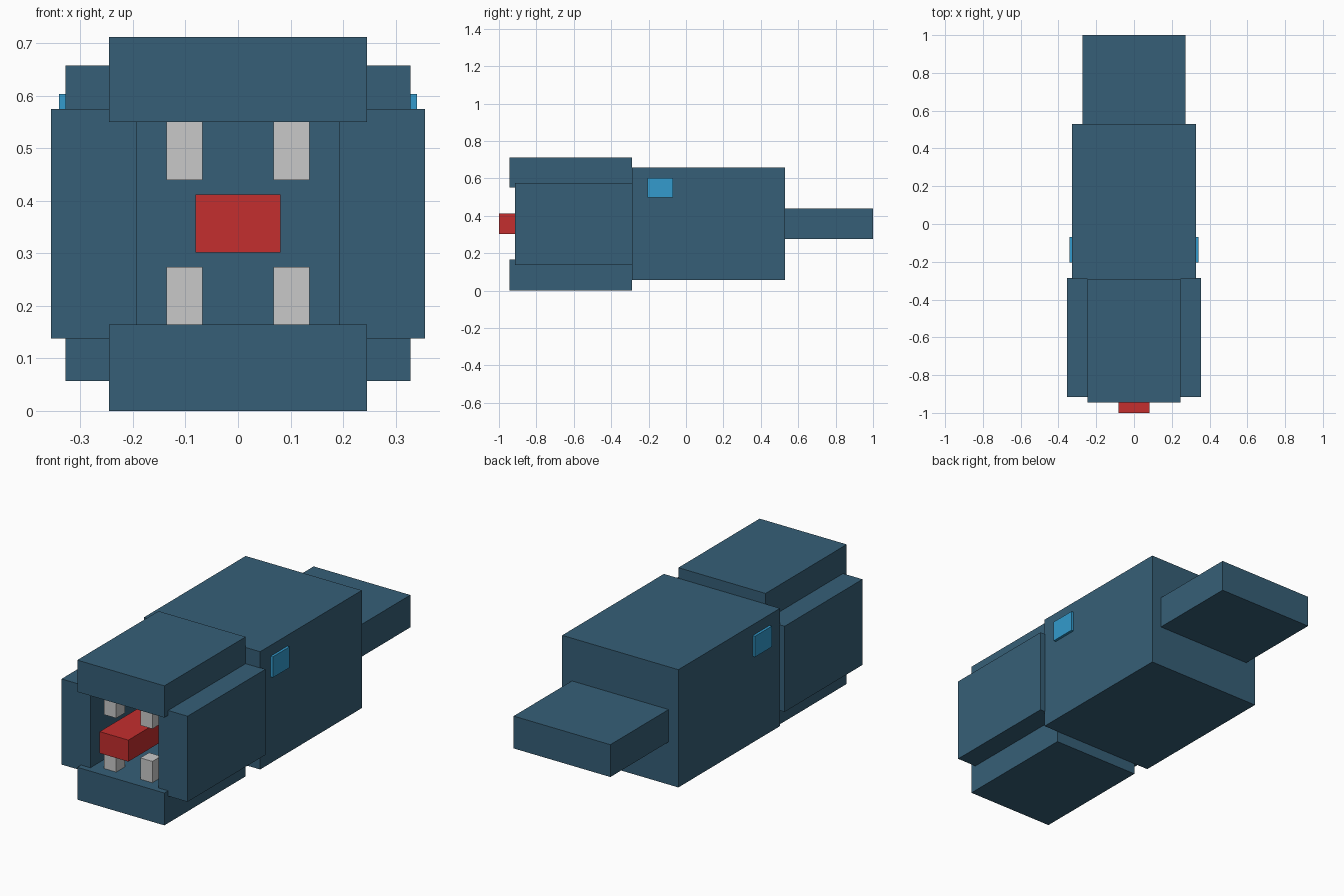
import bpy
import bmesh

old = bpy.data.objects.get("Cube")
if old:
    bpy.data.objects.remove(old, do_unlink=True)


def material(name, rgb):
    """Flat material from 0-255 display values, converted to linear."""
    lin = [((c / 255 + 0.055) / 1.055) ** 2.4 for c in rgb]
    mat = bpy.data.materials.new(name)
    mat.use_nodes = True
    mat.diffuse_color = (*lin, 1)
    mat.node_tree.nodes["Principled BSDF"].inputs["Base Color"].default_value = (*lin, 1)
    return mat


skin = material("slate_blue", (54, 95, 119))
tongue_red = material("red", (196, 46, 46))
tooth_grey = material("light_grey", (201, 201, 201))
eye_blue = material("bright_blue", (51, 155, 205))


def box(name, xs, ys, zs, mat):
    """Axis-aligned box given by its extents on each axis."""
    bm = bmesh.new()
    bmesh.ops.create_cube(bm, size=1)
    for v in bm.verts:
        v.co = [(lo + hi) / 2 + c * (hi - lo)
                for c, (lo, hi) in zip(v.co, (xs, ys, zs))]
    mesh = bpy.data.meshes.new(name)
    bm.to_mesh(mesh)
    bm.free()
    mesh.materials.append(mat)
    obj = bpy.data.objects.new(name, mesh)
    bpy.context.scene.collection.objects.link(obj)
    return obj


def pair(name, xs, ys, zs, mat):
    """Left (+x) box and its mirror on the right."""
    box("left_" + name, xs, ys, zs, mat)
    box("right_" + name, (-xs[1], -xs[0]), ys, zs, mat)


# Body and tail
box("body", (-0.328, 0.328), (-0.29, 0.53), (0.057, 0.658), skin)
box("tail", (-0.273, 0.273), (0.53, 1.0), (0.275, 0.44), skin)

# Four plates around the open mouth
box("upper_jaw", (-0.246, 0.246), (-0.945, -0.29), (0.55, 0.712), skin)
box("lower_jaw", (-0.246, 0.246), (-0.945, -0.29), (0.0, 0.165), skin)
pair("cheek", (0.193, 0.356), (-0.915, -0.287), (0.138, 0.575), skin)

# Tongue, teeth and eyes
box("tongue", (-0.081, 0.081), (-1.0, -0.29), (0.302, 0.412), tongue_red)
pair("upper_tooth", (0.068, 0.136), (-0.885, -0.815), (0.44, 0.55), tooth_grey)
pair("lower_tooth", (0.068, 0.136), (-0.885, -0.815), (0.165, 0.274), tooth_grey)
pair("eye", (0.32, 0.341), (-0.205, -0.07), (0.497, 0.603), eye_blue)
